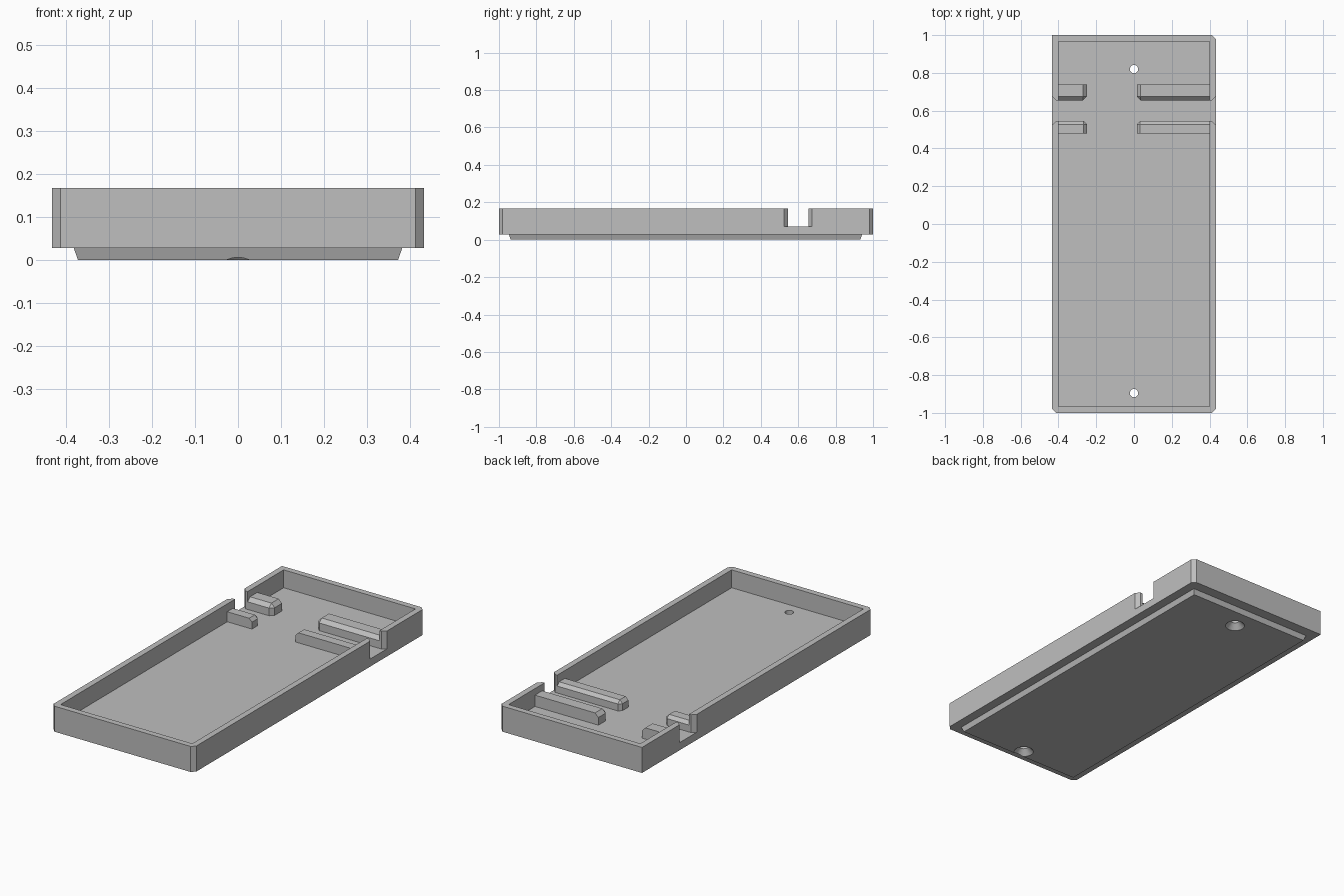
import bpy
import bmesh
import math

cube = bpy.data.objects.get("Cube")
if cube:
    bpy.data.objects.remove(cube, do_unlink=True)

# One plain grey for the whole part
grey = bpy.data.materials.new("plain_grey")
grey.use_nodes = True
colour = (0.52, 0.52, 0.52, 1)
grey.diffuse_color = colour
grey.node_tree.nodes["Principled BSDF"].inputs["Base Color"].default_value = colour


def finish(name, bm):
    bmesh.ops.recalc_face_normals(bm, faces=bm.faces[:])
    mesh = bpy.data.meshes.new(name)
    bm.to_mesh(mesh)
    bm.free()
    mesh.materials.append(grey)
    obj = bpy.data.objects.new(name, mesh)
    bpy.context.collection.objects.link(obj)
    return obj


def loft(name, rings):
    """Solid through matching rings, each given as (outline, height)."""
    bm = bmesh.new()
    loops = [[bm.verts.new((x, y, z)) for x, y in outline] for outline, z in rings]
    n = len(loops[0])
    bm.faces.new(loops[0])
    bm.faces.new(loops[-1])
    for a, b in zip(loops, loops[1:]):
        for i in range(n):
            j = (i + 1) % n
            bm.faces.new((a[i], a[j], b[j], b[i]))
    return finish(name, bm)


def rect(x0, x1, y0, y1):
    return [(x0, y0), (x1, y0), (x1, y1), (x0, y1)]


def circle(y, r, n=32):
    return [(r * math.cos(math.tau * i / n), y + r * math.sin(math.tau * i / n))
            for i in range(n)]


def combine(target, tool, operation):
    mod = target.modifiers.new("combine", "BOOLEAN")
    mod.operation = operation
    mod.solver = "EXACT"
    mod.object = tool
    bpy.context.view_layer.objects.active = target
    bpy.ops.object.modifier_apply(modifier=mod.name)
    bpy.data.objects.remove(tool, do_unlink=True)


W, L, C = 0.433, 1.0, 0.02
RIM, TOP, FLOOR = 0.028, 0.168, 0.07
IN_X, IN_Y = 0.4, 0.967
CH0, CH1 = 0.545, 0.655   # channel edges

# Outer shell with three chamfered corners and one square corner
outline = [(-W + C, -L), (W - C, -L), (W, -L + C), (W, L - C),
           (W - C, L), (-W, L), (-W, -L + C)]
tray = loft("tray", [(outline, RIM), (outline, TOP)])

# Locating plate underneath, with sloped sides
plate = loft("locating_plate", [(rect(-0.372, 0.372, -0.937, 0.932), 0),
                                (rect(-0.382, 0.382, -0.947, 0.942), RIM),
                                (rect(-0.382, 0.382, -0.947, 0.942), 0.045)])
combine(tray, plate, "UNION")

# Cavity
inner = rect(-IN_X, IN_X, -IN_Y, IN_Y)
combine(tray, loft("cavity_cutter", [(inner, FLOOR), (inner, 0.3)]), "DIFFERENCE")

# Cross channel, flared at its outer ends
e, f = W - C, 2 * C
channel = [(-e - f, CH0 - f), (-e, CH0), (e, CH0), (e + f, CH0 - f),
           (e + f, CH1 + f), (e, CH1), (-e, CH1), (-e - f, CH1 + f)]
combine(tray, loft("channel_cutter", [(channel, FLOOR), (channel, 0.3)]), "DIFFERENCE")

# Countersunk screw holes
for y in (0.82, -0.895):
    rings = [(circle(y, 0.055), -0.005), (circle(y, 0.022), 0.03), (circle(y, 0.022), 0.2)]
    combine(tray, loft("hole_cutter", rings), "DIFFERENCE")


def rib(name, wall_x, end_x, back_y, channel_y, top, size):
    """Block beside the channel, chamfered along the channel and inner end."""
    outline = rect(min(wall_x, end_x), max(wall_x, end_x),
                   min(back_y, channel_y), max(back_y, channel_y))
    obj = loft(name, [(outline, FLOOR - 0.01), (outline, top)])
    bm = bmesh.new()
    bm.from_mesh(obj.data)

    def on(edge, axis, value):
        return all(abs(v.co[axis] - value) < 1e-4 for v in edge.verts)

    edges = []
    for edge in bm.edges:
        planes = [on(edge, 0, end_x), on(edge, 1, channel_y), on(edge, 2, top)]
        if sum(planes) == 2:
            edges.append(edge)
    bmesh.ops.bevel(bm, geom=edges, offset=size, segments=1,
                    affect="EDGES", profile=0.5)
    bm.to_mesh(obj.data)
    bm.free()


# Two pairs of cable ribs
for side, wall_x, end_x in (("right", -0.405, -0.25), ("left", 0.405, 0.015)):
    rib("back_rib_" + side, wall_x, end_x, 0.738, CH1, 0.132, 0.02)
    rib("front_rib_" + side, wall_x, end_x, 0.478, CH0, 0.125, 0.017)
